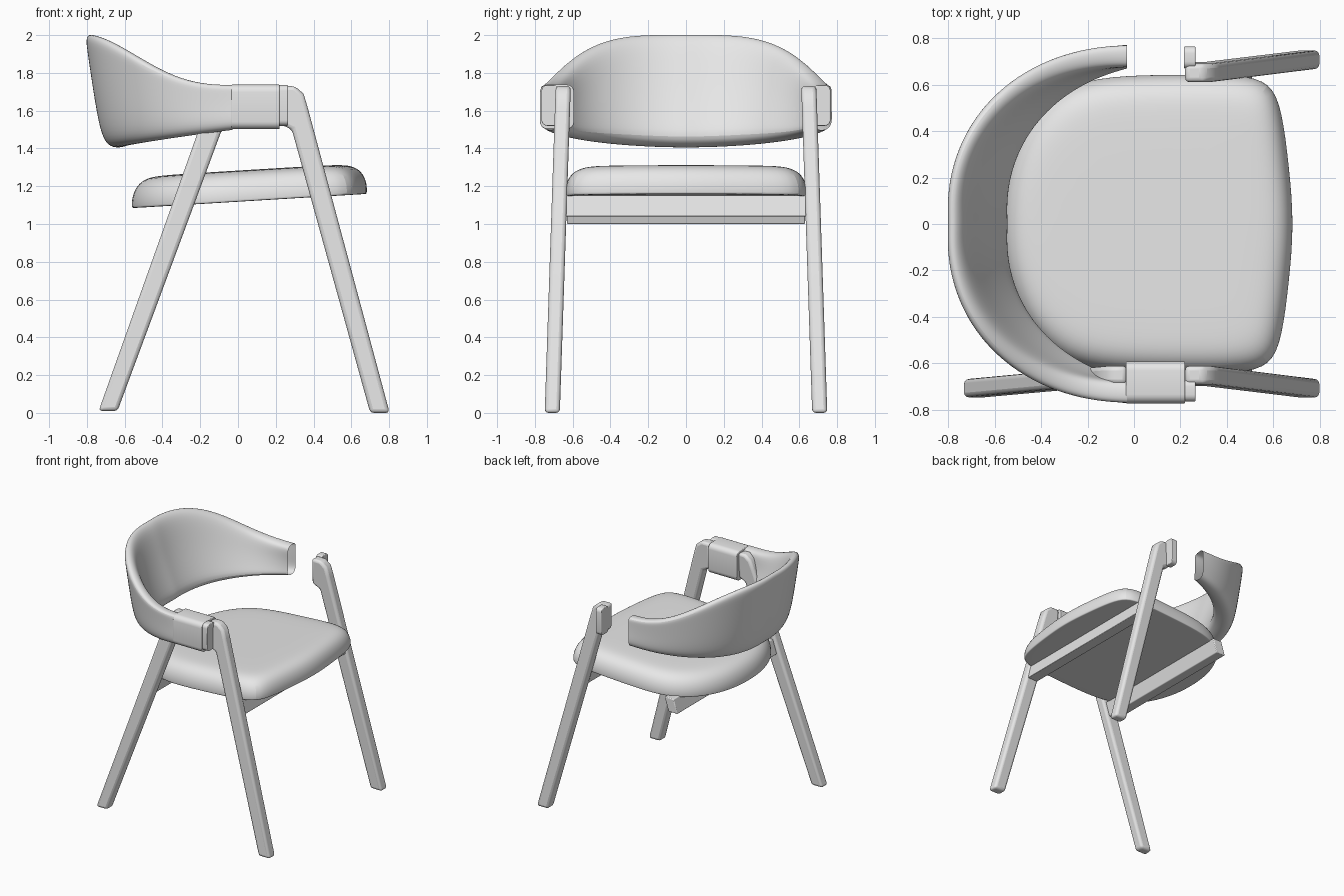
import bpy, bmesh, math

if "Cube" in bpy.data.objects:
    bpy.data.objects.remove(bpy.data.objects["Cube"])

grey = bpy.data.materials.new("plain_grey")
grey.use_nodes = True
COLOUR = (0.8, 0.8, 0.8, 1)
grey.diffuse_color = COLOUR
grey.node_tree.nodes["Principled BSDF"].inputs["Base Color"].default_value = COLOUR


def finish(name, bm, bevel=0, subsurf=0, angle=40):
    bmesh.ops.recalc_face_normals(bm, faces=bm.faces)
    mesh = bpy.data.meshes.new(name)
    bm.to_mesh(mesh)
    bm.free()
    mesh.materials.append(grey)
    obj = bpy.data.objects.new(name, mesh)
    bpy.context.collection.objects.link(obj)
    if bevel:
        mod = obj.modifiers.new("rounding", 'BEVEL')
        mod.width, mod.segments = bevel, 3
        mod.limit_method, mod.angle_limit = 'ANGLE', math.radians(40)
    if subsurf:
        mod = obj.modifiers.new("smoothing", 'SUBSURF')
        mod.levels = mod.render_levels = subsurf
    bpy.ops.object.select_all(action='DESELECT')
    obj.select_set(True)
    bpy.context.view_layer.objects.active = obj
    bpy.ops.object.shade_smooth_by_angle(angle=math.radians(angle))
    return obj


def bridge(bm, a, b):
    for i in range(len(a)):
        j = (i + 1) % len(a)
        bm.faces.new((a[i], a[j], b[j], b[i]))


def prism(name, profile, y0, y1, splay=0, bevel=0.02):
    """Extrude an x-z profile along y; splay pushes the low end outward."""
    bm = bmesh.new()
    rings = [[bm.verts.new((x, y + splay * (1 - z / 1.73), z)) for x, z in profile]
             for y in (y0, y1)]
    bm.faces.new(rings[0])
    bm.faces.new(rings[1])
    bridge(bm, *rings)
    return finish(name, bm, bevel)


def arm_block(name, lo, hi, radius):
    """Box whose long edges along x are rounded, with crisp ends."""
    bm = bmesh.new()
    bmesh.ops.create_cube(bm, size=1)
    for v in bm.verts:
        v.co = [(a + b) / 2 + c * (b - a) for a, b, c in zip(lo, hi, v.co)]
    along = [e for e in bm.edges if abs(e.verts[0].co.x - e.verts[1].co.x) > 0.01]
    bmesh.ops.bevel(bm, geom=along, offset=radius, segments=5, profile=0.5, affect='EDGES')
    return finish(name, bm, bevel=0.005)


# Front legs with an elbow at the top, plus the end plate of each arm
front_profile = [(0.70, 0), (0.803, 0), (0.368, 1.62), (0.347, 1.69), (0.30, 1.73),
                 (0.22, 1.73), (0.22, 1.53), (0.285, 1.5)]
for side, label in ((-1, "right"), (1, "left")):
    prism("front_leg_" + label, front_profile, side * 0.61, side * 0.69, side * 0.058)
    y0, y1 = sorted((side * 0.67, side * 0.765))
    arm_block("arm_end_plate_" + label, (0.215, y0, 1.52), (0.265, y1, 1.735), 0.03)

# The single rear leg, its elbow meeting the sleeve
rear_profile = [(-0.738, 0.01), (-0.638, 0.01), (-0.085, 1.5), (-0.03, 1.53), (-0.03, 1.725),
                (-0.09, 1.725), (-0.135, 1.69), (-0.165, 1.62)]
prism("rear_leg_right", rear_profile, -0.61, -0.69, -0.058)

# Cross bars under the seat, slanted like the legs
prism("front_cross_bar", [(0.42, 1.04), (0.51, 1.04), (0.48, 1.17), (0.39, 1.17)],
      -0.635, 0.635, bevel=0.006)
prism("rear_cross_bar", [(-0.365, 1.0), (-0.285, 1.0), (-0.25, 1.11), (-0.33, 1.11)],
      -0.63, 0.63, bevel=0.006)

# Sleeve wrapped around the right arm
arm_block("arm_sleeve", (-0.035, -0.773, 1.502), (0.22, -0.592, 1.738), 0.04)

# Seat cushion: rounded outline, flat tilted base and domed rim
half = [(-0.568, 0), (-0.55, 0.22), (-0.465, 0.44), (-0.31, 0.59), (-0.11, 0.64), (0.2, 0.643),
        (0.46, 0.645), (0.59, 0.61), (0.638, 0.49), (0.668, 0.25), (0.69, 0)]
outline = half + [(x, -y) for x, y in half[-2:0:-1]]
bm = bmesh.new()
rings = []
for inset, height in ((0.05, 0), (0.005, 0), (0, 0.003), (0, 0.055), (0.025, 0.118),
                      (0.08, 0.156), (0.17, 0.164), (0.35, 0.165)):
    k = 1 - inset / 0.63
    rings.append([bm.verts.new((0.06 + (x - 0.06) * k, y * k,
                                1.118 + 0.0605 * (0.06 + (x - 0.06) * k) + height))
                  for x, y in outline])
for a, b in zip(rings, rings[1:]):
    bridge(bm, a, b)
bm.faces.new(rings[0])
bm.faces.new(rings[-1])
finish("seat_cushion", bm, subsurf=2)

# Curved backrest: a section swept round a half circle, flaring towards the middle.
# Each entry: radius at the middle, radius at the arm ends, height fraction.
section = [(0.665, 0.755, 0.02), (0.70, 0.775, 0.15), (0.735, 0.77, 0.5), (0.765, 0.77, 0.85),
           (0.775, 0.77, 0.97), (0.755, 0.745, 1.015), (0.72, 0.69, 0.985), (0.685, 0.672, 0.88),
           (0.62, 0.68, 0.55), (0.535, 0.675, 0.22), (0.50, 0.665, 0.08), (0.55, 0.69, 0.0),
           (0.62, 0.725, -0.015)]
bm = bmesh.new()
rings = []
STEPS = 28
for i in range(STEPS + 1):
    a = math.pi * (i / STEPS - 0.5)
    c = max(math.cos(a), 0)
    s = c ** 1.45
    top = 1.735 + 0.265 * s * s * (3 - 2 * s)
    low = 1.5 - 0.09 * c
    fuller = 1 + 0.09 * abs(math.sin(a)) * c * c
    ring = []
    for middle, end, h in section:
        r = (end + (middle - end) * c) * fuller
        ring.append(bm.verts.new((-0.03 - r * math.cos(a), r * math.sin(a),
                                  low + (top - low) * h)))
    rings.append(ring)
for a, b in zip(rings, rings[1:]):
    bridge(bm, a, b)
finish("backrest", bm, subsurf=2, angle=60)
